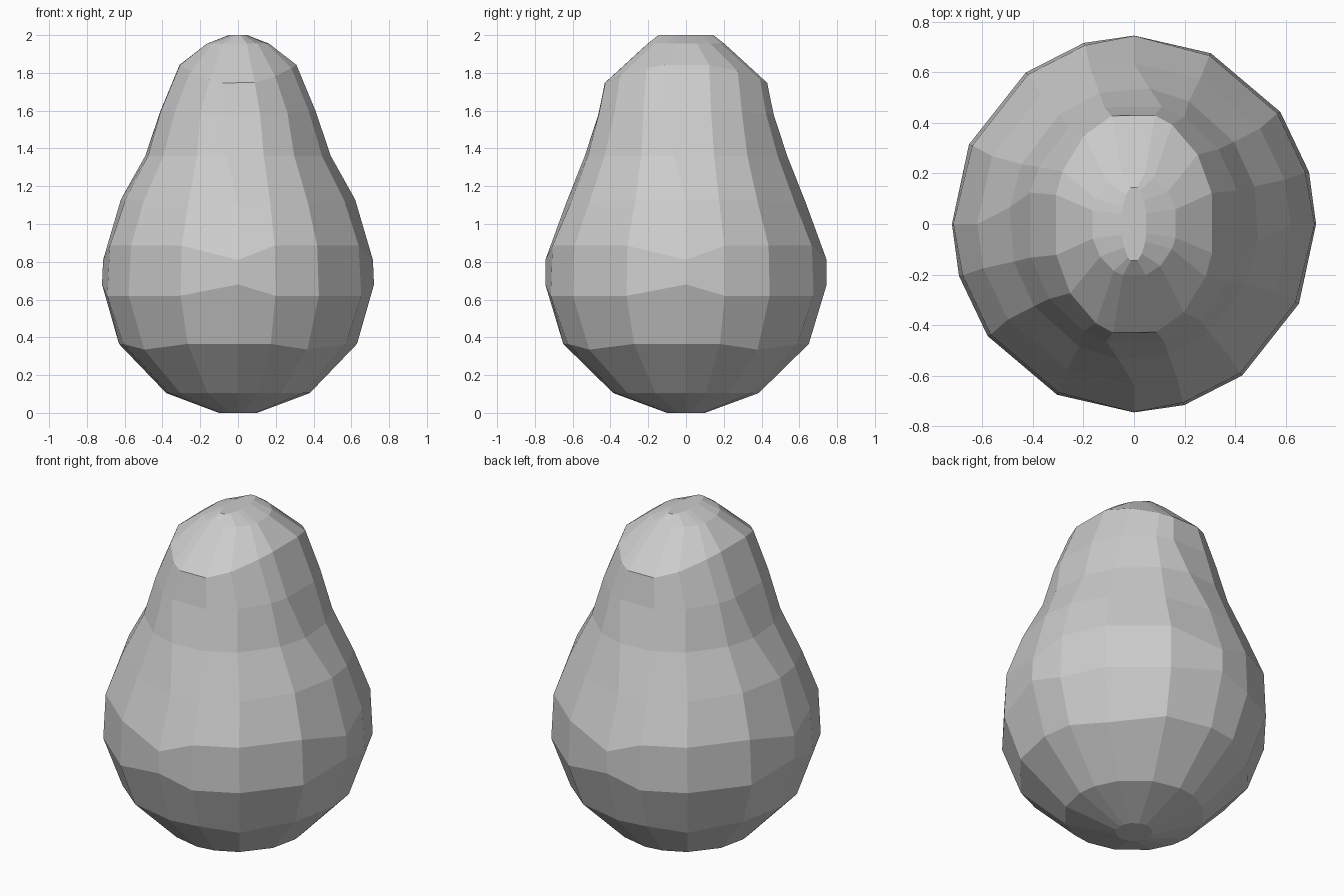
import bpy, bmesh
from math import sin, cos, radians

if "Cube" in bpy.data.objects:
    bpy.data.objects.remove(bpy.data.objects["Cube"])

# Four-fold uneven facet angles: belly columns, and wider top facets
LOW = [q * 90 + a for q in range(4) for a in (0, 16, 36.5, 65)]
MID = [q * 90 + a for q in range(4) for a in (-7, 16, 37, 64)]
TOP = [q * 90 + a for q in range(4) for a in (-15, 16, 38, 62)]

# Rings: half width x, half depth y, height at the sides, height at front/back, angles
RINGS = [
    (0.10, 0.10, 0.00, 0.00, LOW),
    (0.38, 0.385, 0.105, 0.105, LOW),
    (0.63, 0.65, 0.365, 0.365, LOW),
    (0.72, 0.745, 0.62, 0.62, LOW),
    (0.705, 0.735, 0.885, 0.885, LOW),
    (0.62, 0.635, 1.13, 1.11, LOW),
    (0.495, 0.54, 1.36, 1.36, MID),
    (0.425, 0.48, 1.60, 1.58, TOP),
    (0.32, 0.445, 1.85, 1.74, TOP),
    (0.17, 0.21, 1.955, 1.955, TOP),
    (0.05, 0.15, 2.00, 2.00, TOP),
]

bm = bmesh.new()
rings = []
for k, (a, b, zs, zf, angles) in enumerate(RINGS):
    ring = []
    for i, deg in enumerate(angles):
        t = radians(deg)
        z = zs * cos(t) ** 2 + zf * sin(t) ** 2
        s = 1.0
        # small facet pinched in at the middle of each belly side
        if i % 4 == 0 and k == 3:
            z = 0.68
        if i % 4 == 0 and k == 4:
            z, s = 0.81, 1.013
        # bottom corners dip slightly
        if i % 4 == 2 and k == 2:
            z, s = z - 0.03, 0.98
        ring.append(bm.verts.new((a * s * cos(t), b * s * sin(t), z)))
    rings.append(ring)

# Skin between rings and close both ends
n = len(LOW)
for lo, hi in zip(rings, rings[1:]):
    for i in range(n):
        j = (i + 1) % n
        bm.faces.new((lo[i], lo[j], hi[j], hi[i]))
bm.faces.new(list(reversed(rings[0])))
bm.faces.new(rings[-1])
bmesh.ops.recalc_face_normals(bm, faces=bm.faces)

mesh = bpy.data.meshes.new("pear_body")
bm.to_mesh(mesh)
bm.free()
body = bpy.data.objects.new("pear_body", mesh)
bpy.context.collection.objects.link(body)
